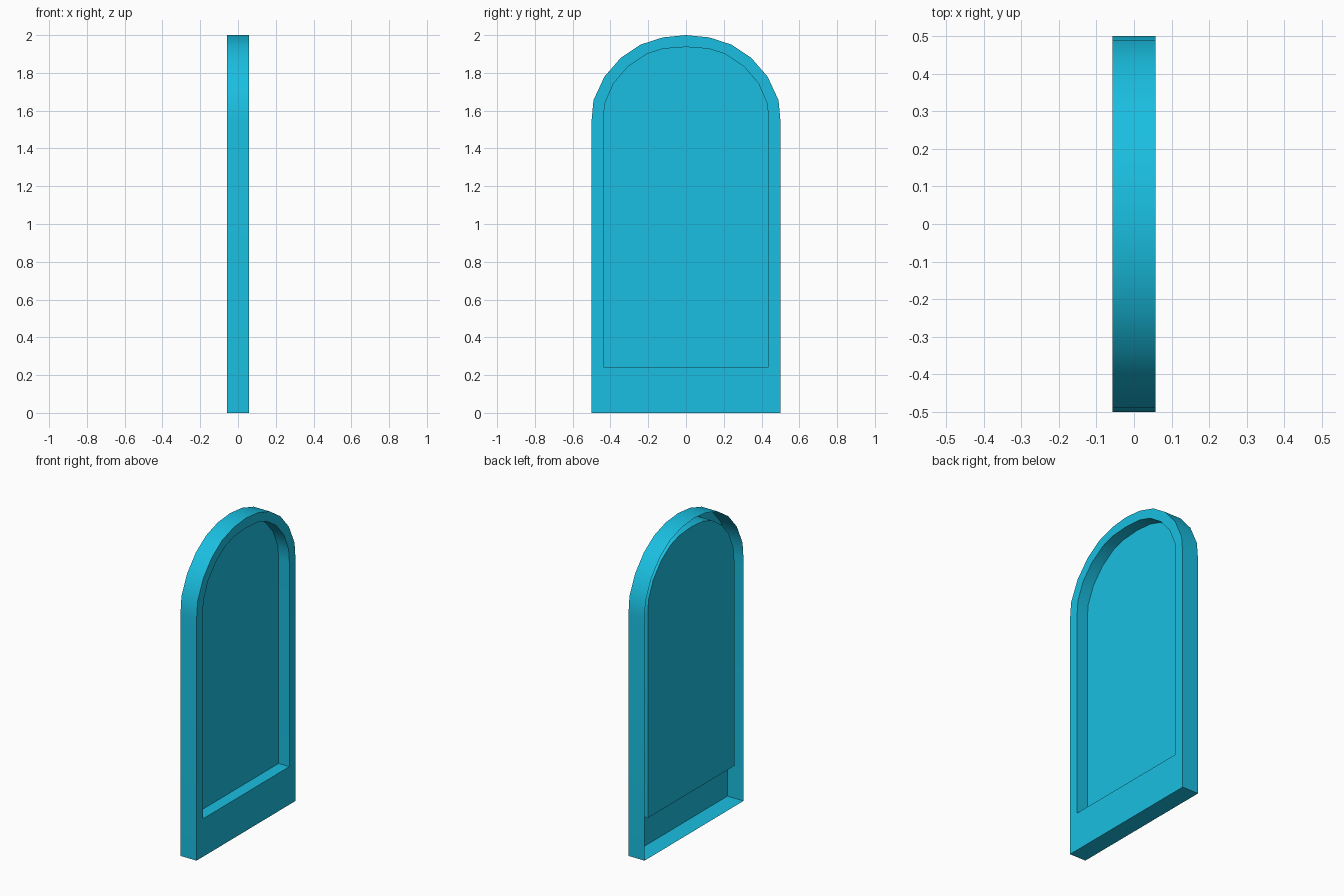
import bpy, bmesh

if "Cube" in bpy.data.objects:
    bpy.data.objects.remove(bpy.data.objects["Cube"])

FRONT, BACK = 0.057, -0.057        # rim face (+x) and open rear (-x)
PANEL_FRONT, PANEL_BACK = -0.019, -0.036

# half outlines (y, z), from the bottom corner up to the arch crown
OUTER = [(0.5, 0), (0.5, 1.545), (0.49, 1.655), (0.432, 1.78),
         (0.345, 1.88), (0.24, 1.95), (0.122, 1.988), (0, 2.0)]
INNER = [(0.437, 0.243), (0.437, 1.55), (0.43, 1.637), (0.383, 1.745),
         (0.305, 1.835), (0.208, 1.9), (0.12, 1.928), (0, 1.937)]

paint = bpy.data.materials.new("cyan_paint")
paint.diffuse_color = (0.01, 0.52, 0.75, 1)
paint.use_nodes = True
paint.node_tree.nodes["Principled BSDF"].inputs["Base Color"].default_value = paint.diffuse_color


def mirrored(half):
    """Full counter-clockwise loop seen from +x."""
    return half + [(-y, z) for y, z in reversed(half[:-1])]


def ring(bm, half, x):
    return [bm.verts.new((x, y, z)) for y, z in mirrored(half)]


def bridge(bm, a, b):
    n = len(a)
    for i in range(n):
        j = (i + 1) % n
        bm.faces.new((a[i], a[j], b[j], b[i]))


def finish(name, bm):
    mesh = bpy.data.meshes.new(name)
    bm.to_mesh(mesh)
    bm.free()
    ob = bpy.data.objects.new(name, mesh)
    bpy.context.collection.objects.link(ob)
    mesh.materials.append(paint)
    bpy.ops.object.select_all(action='DESELECT')
    ob.select_set(True)
    bpy.context.view_layer.objects.active = ob
    bpy.ops.object.shade_smooth_by_angle(angle=0.6)
    return ob


# Arched frame: thin outer shell open at the rear, flat rim, recess walls
bm = bmesh.new()
loops = [ring(bm, OUTER, BACK), ring(bm, OUTER, FRONT),
         ring(bm, INNER, FRONT), ring(bm, INNER, PANEL_FRONT)]
for a, b in zip(loops, loops[1:]):
    bridge(bm, a, b)
finish("arched_frame", bm)

# Recessed panel: thin slab closing the recess
bm = bmesh.new()
rear, front = ring(bm, INNER, PANEL_BACK), ring(bm, INNER, PANEL_FRONT)
bridge(bm, rear, front)
bm.faces.new(front)
bm.faces.new(rear[::-1])
finish("recessed_panel", bm)
